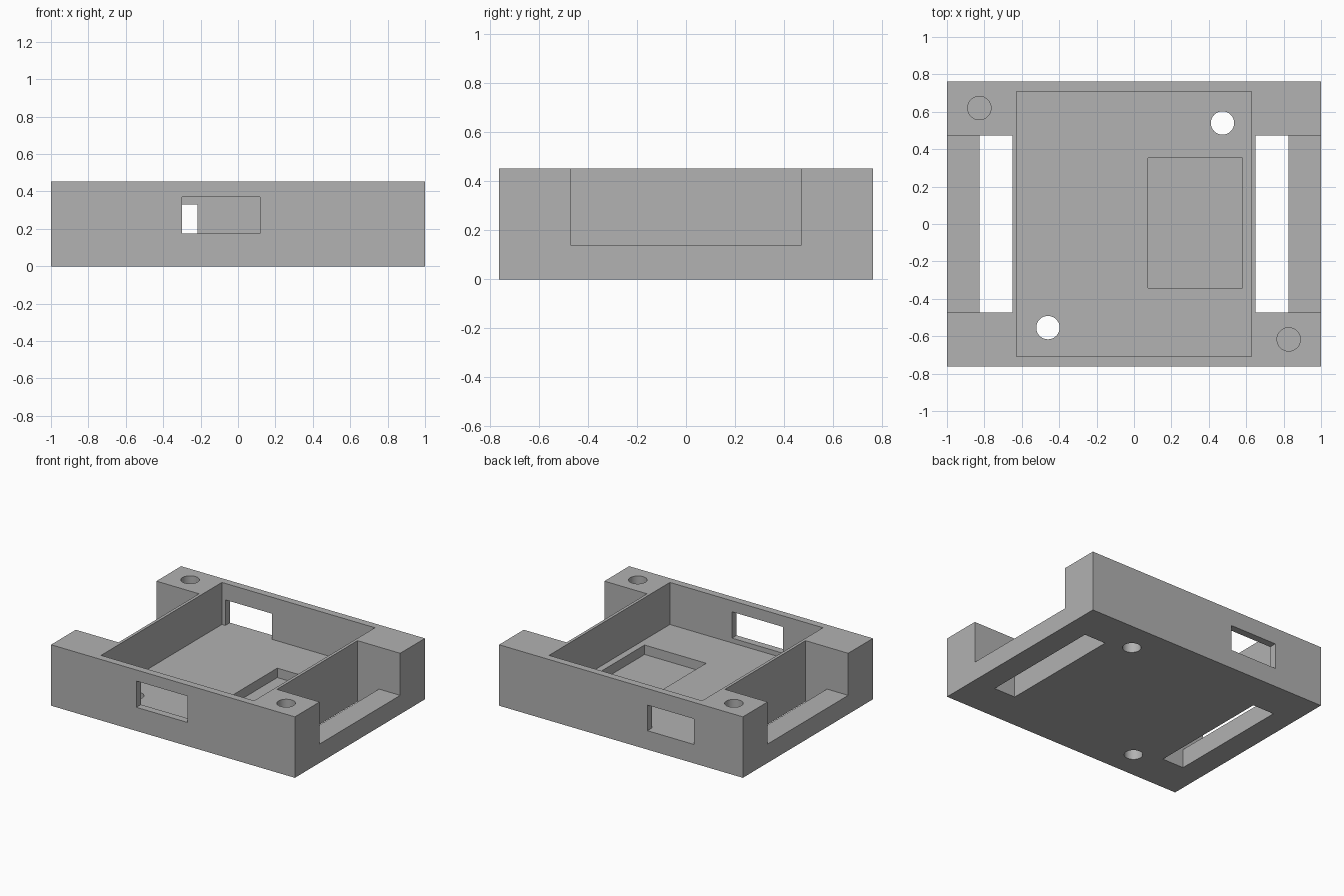
import bpy
import bmesh
from mathutils import Matrix

old = bpy.data.objects.get("Cube")
if old:
    bpy.data.objects.remove(old, do_unlink=True)

grey = bpy.data.materials.new("plain grey")
grey.use_nodes = True
grey.diffuse_color = (0.445, 0.445, 0.445, 1)
grey.node_tree.nodes["Principled BSDF"].inputs["Base Color"].default_value = grey.diffuse_color

HX, HY, TOP = 1.0, 0.762, 0.452   # outer half sizes and height
FLOOR = 0.14                      # tray floor and side ledges
OVER = 0.1                        # how far cutters pass the surface
R = 0.0625                        # screw hole radius


def make_object(name, bm):
    mesh = bpy.data.meshes.new(name)
    bm.to_mesh(mesh)
    bm.free()
    mesh.materials.append(grey)
    obj = bpy.data.objects.new(name, mesh)
    bpy.context.scene.collection.objects.link(obj)
    return obj


def box(name, x, y, z):
    bm = bmesh.new()
    spans = (x, y, z)
    centre = [(a + b) / 2 for a, b in spans]
    size = [b - a for a, b in spans]
    bmesh.ops.create_cube(bm, size=1, matrix=Matrix.Translation(centre) @ Matrix.Diagonal((*size, 1)))
    return make_object(name, bm)


def cylinder(name, x, y, z):
    bm = bmesh.new()
    bmesh.ops.create_cone(bm, cap_ends=True, segments=48, radius1=R, radius2=R, depth=z[1] - z[0],
                          matrix=Matrix.Translation((x, y, sum(z) / 2)))
    return make_object(name, bm)


tray = box("enclosure_tray", (-HX, HX), (-HY, HY), (0, TOP))
above, below = TOP + OVER, -OVER

# Main cavity, recessed pocket in its floor
cutters = [
    box("cavity_cutter", (-0.628, 0.628), (-0.708, 0.708), (FLOOR, above)),
    box("pocket_cutter", (0.075, 0.58), (-0.343, 0.353), (0.07, FLOOR + OVER)),
    # Connector windows in the front and back walls
    box("front_window_cutter", (-0.3, 0.118), (-HY - OVER, -0.65), (0.175, 0.37)),
    box("back_window_cutter", (-0.6, -0.217), (0.65, HY + OVER), (FLOOR, 0.33)),
]

# Side notches with strap slots through their ledges
for side, s in (("left", 1), ("right", -1)):
    cutters.append(box(side + "_notch_cutter", sorted((s * 0.65, s * (HX + OVER))),
                       (-0.472, 0.472), (FLOOR, above)))
    cutters.append(box(side + "_slot_cutter", sorted((s * 0.65, s * 0.826)),
                       (-0.472, 0.472), (below, FLOOR + OVER)))

# Through holes in the floor, blind holes in two corner posts
for i, (x, y) in enumerate(((0.473, 0.54), (-0.46, -0.554))):
    cutters.append(cylinder(f"floor_hole_cutter_{i}", x, y, (below, FLOOR + OVER)))
for i, (x, y) in enumerate(((-0.827, 0.62), (0.827, -0.617))):
    cutters.append(cylinder(f"post_hole_cutter_{i}", x, y, (0.14, above)))

# Cut everything out and tidy up
bpy.context.view_layer.objects.active = tray
for cutter in cutters:
    mod = tray.modifiers.new(cutter.name, "BOOLEAN")
    mod.operation = "DIFFERENCE"
    mod.solver = "EXACT"
    mod.object = cutter
    bpy.ops.object.modifier_apply(modifier=mod.name)
    bpy.data.objects.remove(cutter, do_unlink=True)

# Smooth the round holes only
bpy.ops.object.select_all(action="DESELECT")
tray.select_set(True)
bpy.ops.object.shade_smooth_by_angle(angle=0.5)
